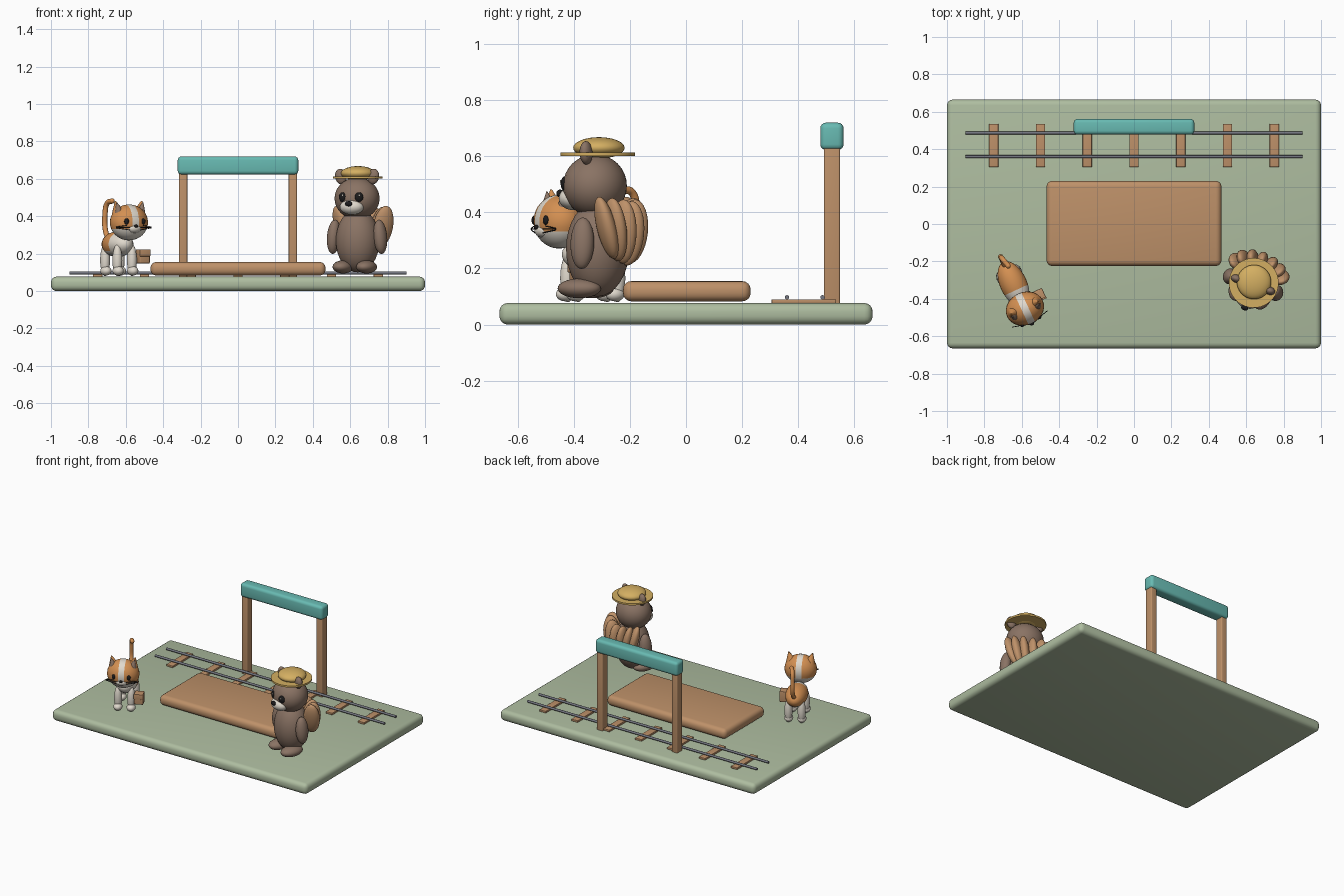
import bpy, bmesh
from math import sin, cos, radians
from mathutils import Matrix, Vector, Euler

cube = bpy.data.objects.get("Cube")
if cube:
    bpy.data.objects.remove(cube, do_unlink=True)


def linear(c):
    c /= 255
    return c / 12.92 if c < 0.04 else ((c + 0.055) / 1.055) ** 2.4


def material(name, r, g, b):
    m = bpy.data.materials.new(name)
    m.use_nodes = True
    col = (linear(r), linear(g), linear(b), 1)
    m.diffuse_color = col
    m.node_tree.nodes["Principled BSDF"].inputs["Base Color"].default_value = col
    return m


GREEN = material("sage green", 174, 189, 160)
WOOD = material("warm wood", 190, 145, 105)
TEAL = material("teal", 104, 186, 178)
STEEL = material("rail grey", 116, 118, 128)
BROWN = material("fur brown", 138, 115, 100)
CREAM = material("cream", 224, 217, 205)
ORANGE = material("ginger orange", 212, 144, 82)
STRAW = material("straw yellow", 212, 175, 98)
BLACK = material("black", 28, 27, 28)

WORLD = Matrix.Identity(4)


def finish(name, bm, mats, frame, loc, rot=(0, 0, 0)):
    """Turn a bmesh into a placed, smooth-shaded object."""
    mesh = bpy.data.meshes.new(name)
    bm.to_mesh(mesh)
    bm.free()
    for m in mats if isinstance(mats, tuple) else (mats,):
        mesh.materials.append(m)
    ob = bpy.data.objects.new(name, mesh)
    bpy.context.collection.objects.link(ob)
    turn = Euler([radians(a) for a in rot]).to_matrix().to_4x4()
    ob.matrix_world = frame @ Matrix.Translation(loc) @ turn
    bpy.ops.object.select_all(action='DESELECT')
    ob.select_set(True)
    bpy.context.view_layer.objects.active = ob
    bpy.ops.object.shade_smooth_by_angle(angle=radians(40))
    return ob


def box(name, mat, loc, size, bevel=0.0, frame=WORLD, rot=(0, 0, 0)):
    bm = bmesh.new()
    bmesh.ops.create_cube(bm, size=1)
    bmesh.ops.scale(bm, vec=size, verts=bm.verts)
    if bevel:
        bmesh.ops.bevel(bm, geom=bm.edges[:], offset=bevel, segments=4,
                        profile=0.5, affect='EDGES')
    return finish(name, bm, mat, frame, loc, rot)


def sphere(radii, seg=28):
    bm = bmesh.new()
    bmesh.ops.create_uvsphere(bm, u_segments=seg, v_segments=seg // 2 + 2, radius=1)
    bmesh.ops.scale(bm, vec=radii, verts=bm.verts)
    return bm


def ball(name, mat, loc, radii, frame=WORLD, rot=(0, 0, 0)):
    return finish(name, sphere(radii), mat, frame, loc, rot)


def cone(name, mat, loc, r1, r2, height, frame=WORLD, rot=(0, 0, 0), seg=24):
    bm = bmesh.new()
    bmesh.ops.create_cone(bm, cap_ends=True, segments=seg, radius1=r1,
                          radius2=r2, depth=height)
    return finish(name, bm, mat, frame, loc, rot)


def two_tone(name, mats, loc, radii, cuts, rule, frame):
    """Ellipsoid split along planes, with a second colour where rule holds."""
    bm = sphere(radii)
    for co, no in cuts:
        bmesh.ops.bisect_plane(bm, geom=bm.verts[:] + bm.edges[:] + bm.faces[:],
                               plane_co=co, plane_no=no)
    for f in bm.faces:
        f.material_index = int(rule(f.calc_center_median()))
    return finish(name, bm, mats, frame, loc)


# Ground and platform
box("ground_board", GREEN, (0, 0, 0.0385), (2, 1.33, 0.077), 0.03)
box("platform", WOOD, (0, 0.003, 0.119), (0.935, 0.455, 0.072), 0.03)

# Railway track
for i in range(7):
    box("track_tie", WOOD, (-0.75 + 0.25 * i, 0.42, 0.083), (0.05, 0.23, 0.014), 0.003)
for y in (0.36, 0.487):
    cone("rail", STEEL, (0, y, 0.097), 0.008, 0.008, 1.8, rot=(0, 90, 0), seg=12)

# Station gate
for s in (-1, 1):
    box("gate_post", WOOD, (s * 0.293, 0.52, 0.355), (0.045, 0.058, 0.57), 0.006)
box("gate_beam", TEAL, (0, 0.52, 0.671), (0.645, 0.083, 0.097), 0.02)

# Bear-like traveller
B = Matrix.Translation((0.64, -0.315, 0)) @ Matrix.Rotation(radians(-20), 4, 'Z')
ball("bear_body", BROWN, (0, 0, 0.27), (0.118, 0.112, 0.17), B)
ball("bear_head", BROWN, (0, -0.01, 0.495), (0.122, 0.113, 0.112), B)
ball("bear_muzzle", CREAM, (0, -0.092, 0.45), (0.066, 0.05, 0.042), B)
ball("bear_nose", BLACK, (0, -0.142, 0.467), (0.02, 0.013, 0.014), B)
for s in (-1, 1):
    ball("bear_ear", BROWN, (s * 0.092, -0.01, 0.612), (0.032, 0.022, 0.042), B, (0, s * 12, 0))
    ball("bear_eye", BLACK, (s * 0.047, -0.108, 0.502), (0.023, 0.014, 0.026), B, (0, 0, s * 24))
    ball("bear_eye_glint", CREAM, (s * 0.047 + 0.005, -0.12, 0.511), (0.005, 0.004, 0.005), B)
    ball("bear_arm", BROWN, (s * 0.132, -0.01, 0.29), (0.036, 0.043, 0.092), B, (0, s * -5, 0))
    ball("bear_foot", BROWN, (s * 0.067, -0.045, 0.129), (0.052, 0.08, 0.035), B)

# Fanned tail lobes wrapping the back
for i in range(7):
    t = (i - 3) / 3
    a = radians(68 * t)
    ball("tail_lobe", WOOD, (0.125 * sin(a), 0.05 + 0.07 * cos(a), 0.325 + 0.02 * abs(t)),
         (0.033, 0.055, 0.115), B, (-6, t * 16, -55 * t))

# Straw hat
cone("hat_brim", STRAW, (0, 0, 0.607), 0.133, 0.133, 0.012, B, seg=40)
ball("hat_crown", STRAW, (0, 0.005, 0.63), (0.092, 0.092, 0.038), B)

# Cat
C = Matrix.Translation((-0.64, -0.33, 0)) @ Matrix.Rotation(radians(25), 4, 'Z')
CHEST, BELLY = -0.035, -0.035
two_tone("cat_body", (ORANGE, CREAM), (0, 0.01, 0.25), (0.072, 0.13, 0.068),
         [((0, CHEST, 0), (0, 1, 0)), ((0, 0, BELLY), (0, 0, 1))],
         lambda c: c.y < CHEST or c.z < BELLY, C)
STRIPE, CHIN = 0.019, -0.035
two_tone("cat_head", (ORANGE, CREAM), (0, -0.135, 0.367), (0.105, 0.088, 0.096),
         [((STRIPE, 0, 0), (1, 0, 0)), ((-STRIPE, 0, 0), (1, 0, 0)),
          ((0, 0, CHIN), (0, 0, 1))],
         lambda c: abs(c.x) < STRIPE or c.z < CHIN, C)
ball("cat_muzzle", CREAM, (0, -0.198, 0.335), (0.04, 0.028, 0.025), C)
ball("cat_nose", BLACK, (0, -0.225, 0.347), (0.011, 0.008, 0.008), C)
for s in (-1, 1):
    cone("cat_ear", ORANGE, (s * 0.07, -0.13, 0.45), 0.034, 0.003, 0.065, C, (0, s * 14, 0))
    cone("cat_inner_ear", BROWN, (s * 0.071, -0.147, 0.449), 0.024, 0.002, 0.052, C, (0, s * 14, 0))
    ball("cat_eye", BLACK, (s * 0.048, -0.209, 0.372), (0.014, 0.01, 0.017), C)
    for k in (-1, 0, 1):
        cone("cat_whisker", BLACK, (s * 0.068, -0.205, 0.34 + k * 0.008), 0.002, 0.002,
             0.075, C, (0, 90 + s * k * 8, s * 14), seg=6)
    for y in (-0.08, 0.075):
        ball("cat_leg", CREAM, (s * 0.043, y, 0.165), (0.026, 0.028, 0.085), C)
        ball("cat_paw", CREAM, (s * 0.043, y - 0.01, 0.108), (0.029, 0.035, 0.025), C)

# Cat tail, curling forward at the tip
curve = bpy.data.curves.new("cat_tail", 'CURVE')
curve.dimensions = '3D'
curve.bevel_depth = 0.014
curve.bevel_resolution = 4
curve.use_fill_caps = True
path = [(0, 0.11, 0.27), (0, 0.16, 0.32), (0, 0.168, 0.41), (0.005, 0.15, 0.47), (0.015, 0.11, 0.482)]
spline = curve.splines.new('BEZIER')
spline.bezier_points.add(len(path) - 1)
for p, co in zip(spline.bezier_points, path):
    p.co = co
    p.handle_left_type = p.handle_right_type = 'AUTO'
curve.materials.append(ORANGE)
tail = bpy.data.objects.new("cat_tail", curve)
bpy.context.collection.objects.link(tail)
tail.matrix_world = C
ball("cat_tail_tip", ORANGE, path[-1], (0.014, 0.014, 0.014), C)

# Small satchel at the cat's side
box("satchel", WOOD, (0.098, -0.1, 0.185), (0.06, 0.055, 0.075), 0.005, C)
box("satchel_flap", WOOD, (0.098, -0.129, 0.204), (0.062, 0.008, 0.036), 0.002, C)
